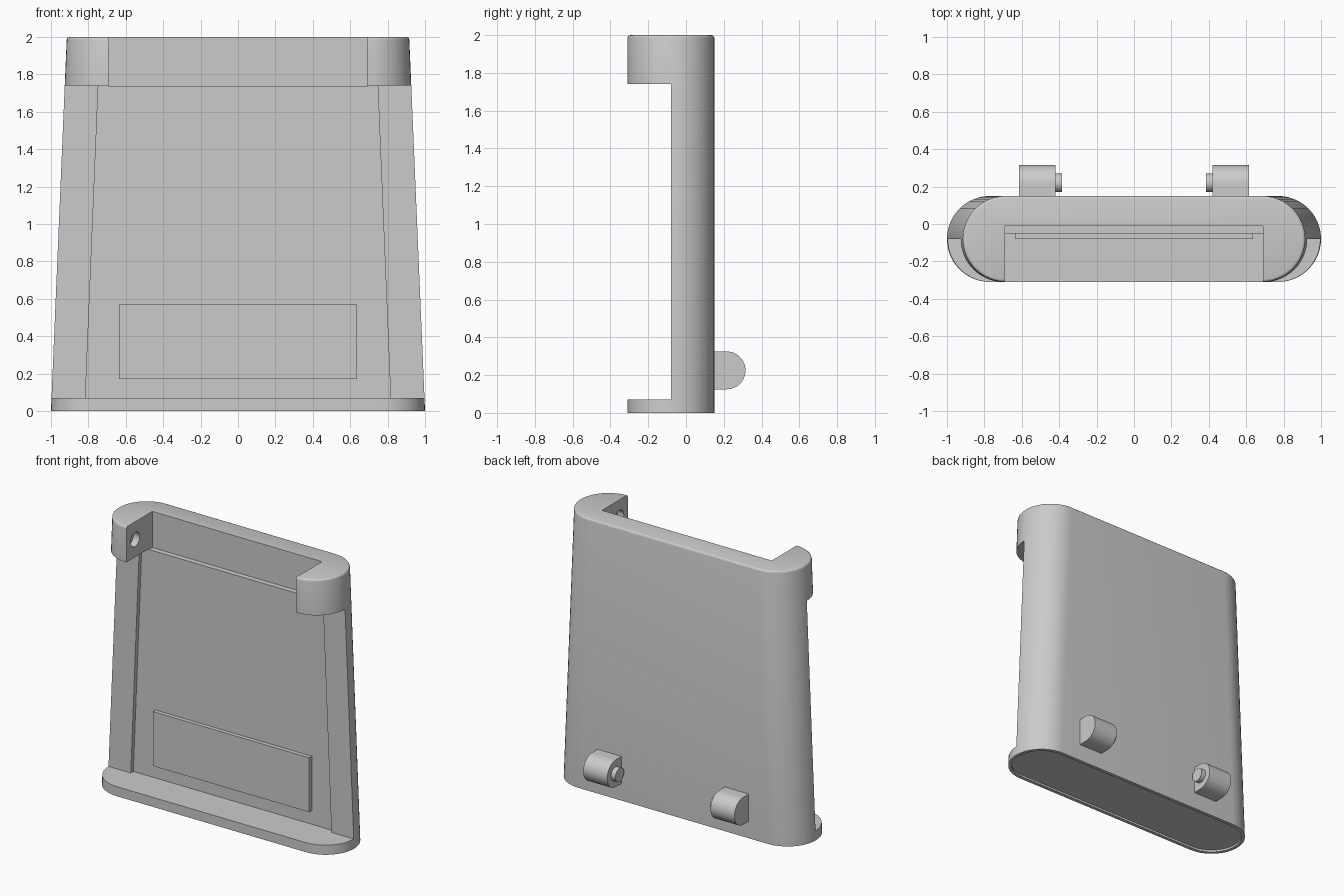
import bpy, bmesh, math

cube = bpy.data.objects.get("Cube")
if cube:
    bpy.data.objects.remove(cube, do_unlink=True)

grey = bpy.data.materials.new("plain grey")
grey.use_nodes = True
GREY = (0.6, 0.6, 0.6, 1)
grey.diffuse_color = GREY
grey.node_tree.nodes["Principled BSDF"].inputs["Base Color"].default_value = GREY

MID_Y, RADIUS = -0.08, 0.23


def stadium(half_width, radius, z, steps=24):
    """Outline with straight front and back and round ends."""
    pts = []
    for side in (1, -1):
        for i in range(steps + 1):
            a = math.pi * (i / steps - 0.5)
            pts.append((side * (half_width - radius + radius * math.cos(a)),
                        MID_Y + side * radius * math.sin(a), z))
    return pts


def loft(name, rings):
    """Skin a stack of matching outlines and cap both ends."""
    bm = bmesh.new()
    loops = [[bm.verts.new(p) for p in ring] for ring in rings]
    n = len(loops[0])
    for low, high in zip(loops, loops[1:]):
        for i in range(n):
            j = (i + 1) % n
            bm.faces.new((low[i], low[j], high[j], high[i]))
    bm.faces.new(loops[0][::-1])
    bm.faces.new(loops[-1])
    bmesh.ops.recalc_face_normals(bm, faces=bm.faces)
    mesh = bpy.data.meshes.new(name)
    bm.to_mesh(mesh)
    bm.free()
    obj = bpy.data.objects.new(name, mesh)
    bpy.context.collection.objects.link(obj)
    mesh.materials.append(grey)
    return obj


def block(name, z0, z1, y0, y1, low_x, high_x):
    """Symmetric block whose half width may change with height."""
    return loft(name, [[(-w, y0, z), (w, y0, z), (w, y1, z), (-w, y1, z)]
                       for w, z in ((low_x, z0), (high_x, z1))])


def rod(name, x0, x1, y, z, radius, steps=32):
    """Round bar along x."""
    return loft(name, [[(x, y + radius * math.cos(math.tau * i / steps),
                         z + radius * math.sin(math.tau * i / steps))
                        for i in range(steps)] for x in (x0, x1)])


def activate(obj):
    bpy.ops.object.select_all(action='DESELECT')
    obj.select_set(True)
    bpy.context.view_layer.objects.active = obj


def cut(obj, cutter):
    activate(obj)
    mod = obj.modifiers.new("cut", 'BOOLEAN')
    mod.operation = 'DIFFERENCE'
    mod.solver = 'EXACT'
    mod.object = cutter
    bpy.ops.object.modifier_apply(modifier=mod.name)
    bpy.data.objects.remove(cutter, do_unlink=True)


def smooth(obj):
    activate(obj)
    bpy.ops.object.shade_smooth_by_angle(angle=math.radians(35))


# Tapered shell with a rounded top edge
rings = [stadium(1.0, RADIUS, 0), stadium(0.916, RADIUS, 1.985)]
for i in range(1, 4):
    a = math.pi / 2 * i / 3
    inset = 0.015 * (1 - math.cos(a))
    rings.append(stadium(0.916 - inset, RADIUS - inset, 1.985 + 0.015 * math.sin(a)))
shell = loft("shell", rings)

# Open front, sunken panel, top notch and underside recess
cut(shell, block("front_cutter", 0.07, 1.74, -0.5, -0.08, 1.2, 1.2))
cut(shell, block("panel_cutter", 0.07, 1.74, -0.4, -0.05, 0.816, 0.747))
cut(shell, block("notch_cutter", 1.735, 2.2, -0.6, -0.01, 0.69, 0.69))
cut(shell, loft("underside_cutter", [stadium(0.975, 0.205, -0.1),
                                     stadium(0.975, 0.205, 0.015)]))

# Pin sockets in the notch walls
for side in (1, -1):
    cut(shell, rod("socket_cutter", side * 0.6, side * 0.74, -0.21, 1.87, 0.053))
smooth(shell)

# Raised plate low on the panel
block("front_plate", 0.17, 0.57, -0.08, -0.045, 0.635, 0.635)

# Round-ended hinge lugs and their inward pins
for label, side in (("left", 1), ("right", -1)):
    profile = [(0.13, 0.125), (0.13, 0.325)]
    for i in range(25):
        a = math.pi * (0.5 - i / 24)
        profile.append((0.215 + 0.1 * math.cos(a), 0.225 + 0.1 * math.sin(a)))
    lug = loft(label + "_hinge_lug",
               [[(side * x, y, z) for y, z in profile] for x in (0.42, 0.615)])
    smooth(lug)
    pin = rod(label + "_hinge_pin", side * 0.385, side * 0.43, 0.22, 0.225, 0.05)
    smooth(pin)
